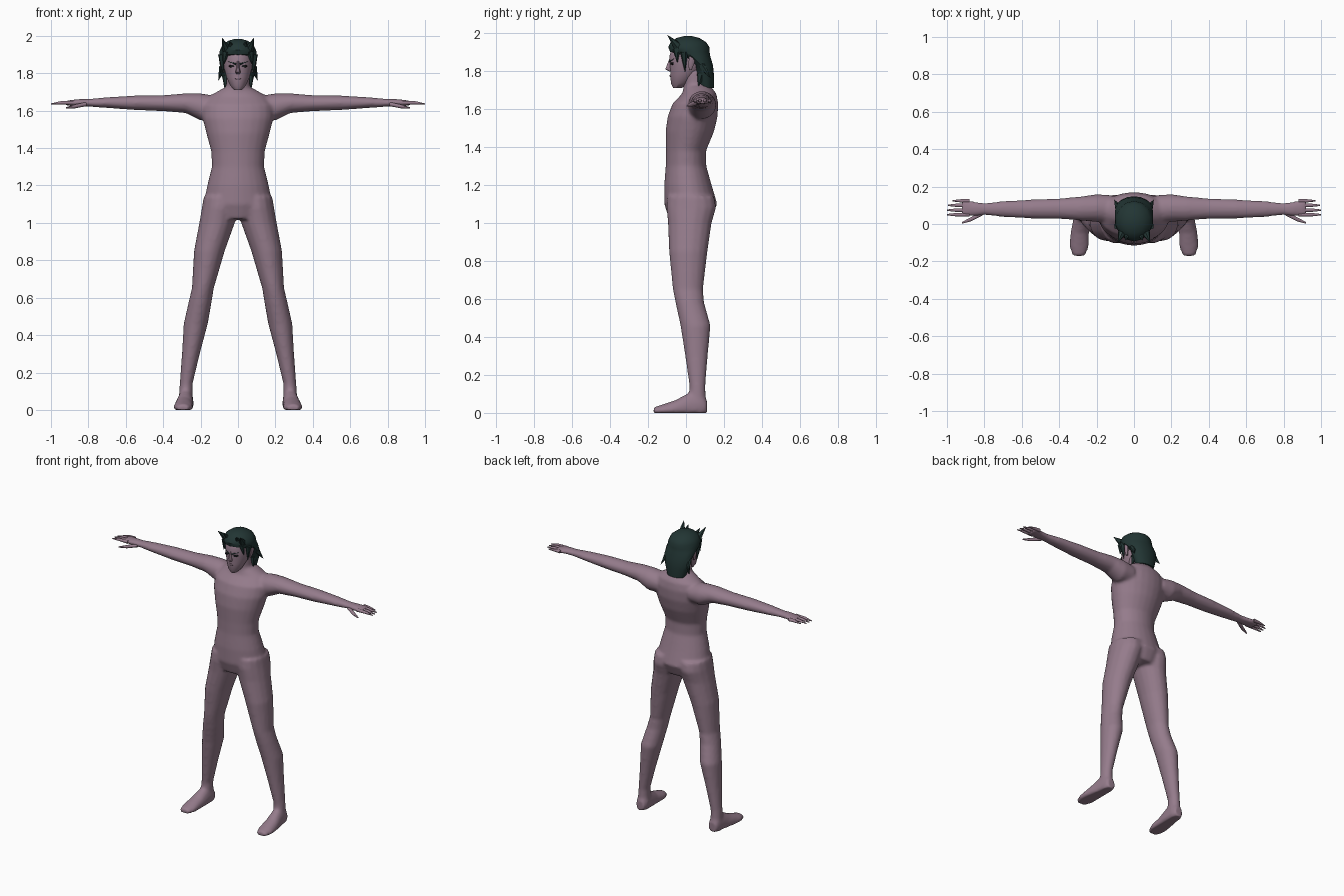
import bpy
import bmesh
import math
from mathutils import Vector, Matrix

UNIT = 0.01  # all measurements below are in hundredths

start_cube = bpy.data.objects.get("Cube")
if start_cube:
    bpy.data.objects.remove(start_cube, do_unlink=True)


def make_material(name, red, green, blue):
    colour = (red, green, blue, 1)
    material = bpy.data.materials.new(name)
    material.use_nodes = True
    material.diffuse_color = colour
    material.node_tree.nodes["Principled BSDF"].inputs["Base Color"].default_value = colour
    return material


skin = make_material("mauve skin", .3, .2, .26)
hair_green = make_material("dark green hair", .016, .036, .034)
eye_dark = make_material("dark eyes", .01, .01, .012)


def loft(bm, axis, rings, sides=16, side=1, floor=False):
    """Skin elliptical rings (along, centre a, centre b, radius a, radius b)."""
    previous = None
    for along, centre_a, centre_b, radius_a, radius_b in rings:
        ring = []
        for step in range(sides):
            angle = math.tau * (step + .5) / sides
            a = centre_a + radius_a * math.cos(angle)
            b = centre_b + radius_b * math.sin(angle)
            if axis == "X":
                point = Vector((along, a, b))
            elif axis == "Y":
                point = Vector((a, along, b))
            else:
                point = Vector((a, b, along))
            if floor:
                point.z = max(point.z, 0)
            point.x *= side
            ring.append(bm.verts.new(point * UNIT))
        if previous:
            for step in range(sides):
                after = (step + 1) % sides
                bm.faces.new((previous[step], previous[after], ring[after], ring[step]))
        else:
            bm.faces.new(ring[::-1])
        previous = ring
    bm.faces.new(previous)


def spike(bm, base, tip, radius, side=1):
    """A pointed lock running from base to tip."""
    start, end = Vector(base) * UNIT, Vector(tip) * UNIT
    start.x *= side
    end.x *= side
    direction = end - start
    turn = direction.to_track_quat("Z", "Y").to_matrix().to_4x4()
    bmesh.ops.create_cone(bm, cap_ends=True, segments=6, radius1=radius * UNIT,
                          radius2=0, depth=direction.length,
                          matrix=Matrix.Translation((start + end) / 2) @ turn)


def finish(bm, name, material, angle=50):
    bmesh.ops.recalc_face_normals(bm, faces=bm.faces)
    mesh = bpy.data.meshes.new(name)
    bm.to_mesh(mesh)
    bm.free()
    mesh.materials.append(material)
    part = bpy.data.objects.new(name, mesh)
    bpy.context.collection.objects.link(part)
    bpy.ops.object.select_all(action="DESELECT")
    part.select_set(True)
    bpy.context.view_layer.objects.active = part
    bpy.ops.object.shade_smooth_by_angle(angle=math.radians(angle))
    return part


# Body: torso, neck, arms, palms, legs and feet fused into one skin
torso = [(102, 0, 2, 14, 11), (110, 0, 2.5, 18.5, 14), (120, 0, 1, 16.5, 12.5),
         (130, 0, 0, 14, 10.7), (138, 0, 0, 14.3, 10.6), (148, 0, 2, 17, 12.8),
         (156, 0, 3.5, 19, 13.2), (163, 0, 5, 19, 12), (168, 0, 7, 15, 9),
         (172, 0, 6, 8, 7)]
neck = [(165, 0, 6, 7.5, 7), (172, 0, 5, 6.5, 6.5), (181, 0, 4, 6, 6)]
leg = [(114, 9, 2.5, 9.5, 12.5), (108, 9.8, 2.8, 9.6, 13.2), (100, 11.2, 2, 9.6, 11.6),
       (85, 15.3, 1.2, 8.3, 10.2), (65, 18.8, 1, 5.9, 8),
       (58, 20.2, 2, 6.2, 7.6), (46, 22.6, 5, 6.5, 8), (30, 25.2, 5.5, 4.8, 6),
       (14, 27.7, 6, 3.5, 4.2), (5, 28, 6, 3.8, 4.6)]
foot = [(11, 27.8, 3, 3, 4), (8, 27.8, 4, 4, 8), (2, 28.2, 3, 4.4, 8),
        (-5, 29, 2, 5, 5), (-12, 29.3, 1, 5.3, 3.6), (-17, 29.5, 1, 3.5, 2)]
arm = [(12, 8, 161.5, 7.5, 6.5), (20, 8.5, 162, 7.5, 7.3), (28, 8.3, 164, 6.5, 5.3),
       (40, 8.2, 164, 5.5, 4.3), (55, 8, 164.2, 5.1, 3.9), (70, 8, 164.3, 4.3, 2.9),
       (80, 8, 164.2, 3.2, 2.1), (85, 8, 164.3, 4, 1.9), (92, 8.8, 164, 4.7, 1.4)]

body = bmesh.new()
loft(body, "Z", torso, sides=24)
loft(body, "Z", neck)
for side in (1, -1):
    loft(body, "Z", leg, side=side)
    loft(body, "Y", foot, side=side, floor=True)
    loft(body, "X", arm, side=side)
body_part = finish(body, "body", skin)
fuse = body_part.modifiers.new("fuse", "REMESH")
fuse.mode = "VOXEL"
fuse.voxel_size = UNIT
fuse.use_smooth_shade = True
relax = body_part.modifiers.new("relax", "SMOOTH")
relax.factor = .5
relax.iterations = 6

# Fingers and thumbs
hands = bmesh.new()
for side in (1, -1):
    for y, tip in ((5, 100), (7.4, 100), (10, 99.5), (12.4, 97)):
        loft(hands, "X", [(88, y, 164.2, 1.1, 1.1), (tip - 5, y, 164.2, 1, .9),
                          (tip, y, 163.6, .4, .3)], 8, side)
    loft(hands, "X", [(81, 6, 163.5, 1.5, 1.2), (87, 2.6, 162.3, 1.2, 1.1),
                      (92, .6, 161.5, .5, .4)], 8, side)
finish(hands, "fingers", skin)

# Head with nose, lips and ears
head = bmesh.new()
loft(head, "Z", [(171, 0, -4.5, 2, 2.2), (173.5, 0, -3, 4.3, 5), (178, 0, -1, 6.3, 7.3),
                 (183, 0, 1, 7.6, 9.5), (188, 0, 1.5, 8, 10.3), (193, 0, 2, 7, 9),
                 (196, 0, 2, 4, 5)], 20)
loft(head, "Z", [(179.6, 0, -8, 1.2, .8), (180.8, 0, -8.6, 1.5, 2.5),
                 (183, 0, -8.2, .9, 2), (186.5, 0, -7.8, .8, 1)], 8)
loft(head, "Z", [(176.4, 0, -7.2, 1, .7), (177.2, 0, -7.5, 2, 1.2),
                 (178, 0, -7.7, 1.2, .9)], 8)
for side in (1, -1):
    loft(head, "Z", [(180.5, 7.8, 2.3, .6, .8), (184, 8.6, 2.8, 1, 1.7),
                     (187.5, 8.8, 3.2, .9, 1.6)], 8, side)
finish(head, "head", skin)

# Eyes, set into the face
eyes = bmesh.new()
for side in (1, -1):
    loft(eyes, "Y", [(-6.6, 3.6, 183.8, 1.5, .7), (-8.1, 3.2, 183.8, 1.3, .6)], 8, side)
finish(eyes, "eyes", eye_dark)

# Hair: long swept-back cap with pointed locks and eyebrows
hair = bmesh.new()
loft(hair, "Z", [(171, 0, 10.5, 6.5, 4.2), (177, 0, 10, 8.5, 4.8), (183, 0, 9, 9.8, 5.2),
                 (187.5, 0, 5, 10.4, 7.8), (190, 0, 2, 10.3, 10.4), (192.5, 0, 1.5, 9.9, 10.8),
                 (195, 0, 1.3, 8.6, 9.4), (197.3, 0, 1, 5.5, 6), (198.3, 0, 1, 2, 2)], 14)
for side in (1, -1):
    # crown tufts
    spike(hair, (6, -4, 192.5), (8.6, -10, 199), 2.6, side)
    spike(hair, (3.5, -5, 193.5), (4.6, -9, 197.5), 2, side)
    # sideburns, forelocks and neck flicks
    spike(hair, (8.6, -1, 190), (8, -.5, 179), 2.2, side)
    spike(hair, (6.4, -5, 191.5), (7.8, -4.5, 184), 2.2, side)
    spike(hair, (8, 8.5, 183), (10.6, 13, 176), 2.2, side)
    spike(hair, (6, 8, 178), (7.2, 6.5, 171.5), 2.5, side)
    # eyebrows
    spike(hair, (1, -8.5, 184.9), (5.8, -6.4, 186.4), .6, side)
finish(hair, "hair", hair_green, 40)
